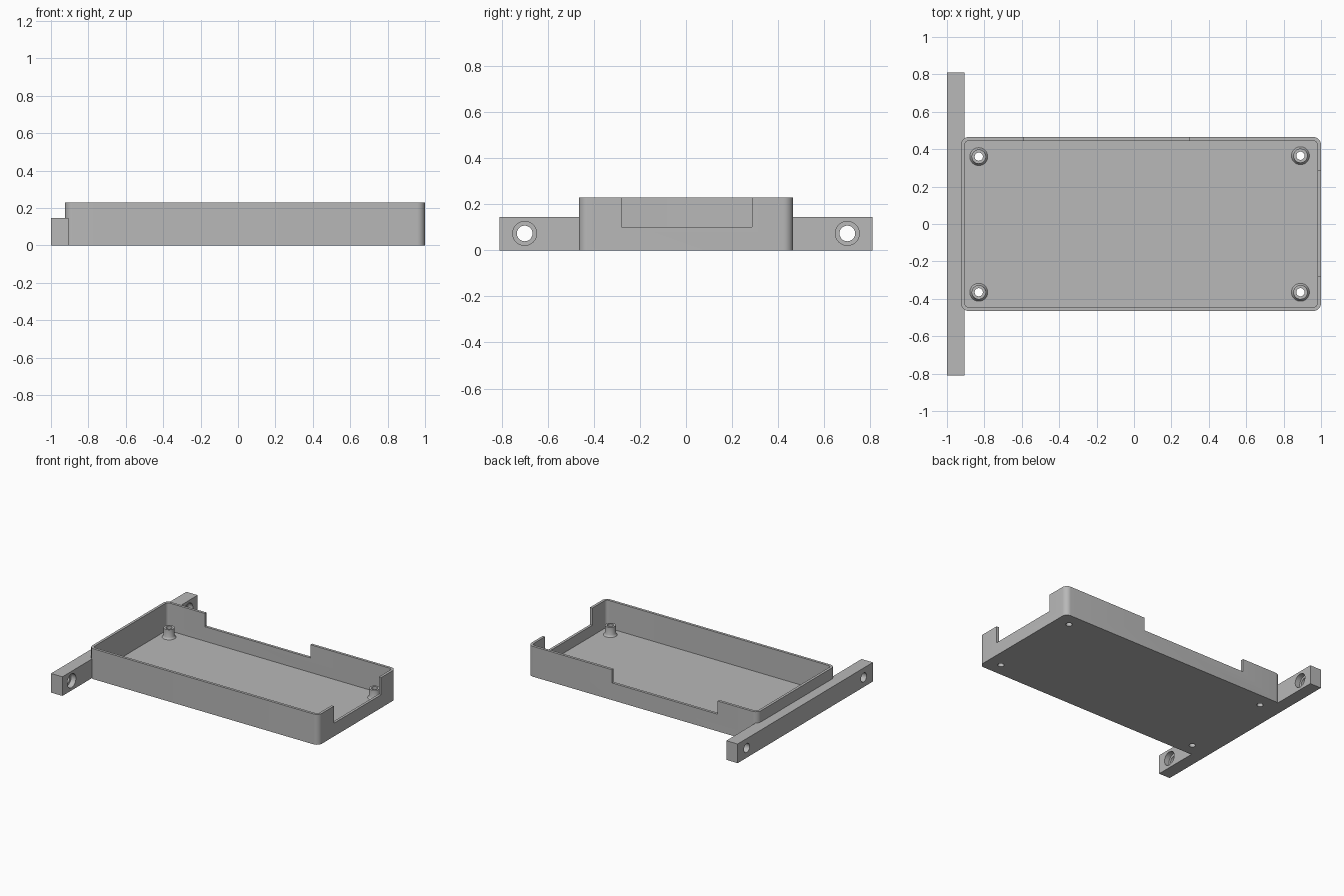
import bpy
import bmesh
import math
from mathutils import Matrix, Vector

cube = bpy.data.objects.get("Cube")
if cube:
    bpy.data.objects.remove(cube, do_unlink=True)

grey = bpy.data.materials.new("plain grey")
grey.use_nodes = True
grey.diffuse_color = (0.48, 0.48, 0.48, 1)
grey.node_tree.nodes["Principled BSDF"].inputs["Base Color"].default_value = grey.diffuse_color

X0, X1, Y = -0.925, 1.0, 0.465
HEIGHT, WALL, FLOOR = 0.23, 0.02, 0.02
BAR_X, BAR_Y, BAR_Z = -0.905, 0.81, 0.145
POSTS = [(-0.83, 0.36), (0.89, 0.365), (0.89, -0.365), (-0.83, -0.365)]
HOLE = 0.022


def make_object(name, bm):
    bmesh.ops.recalc_face_normals(bm, faces=bm.faces)
    mesh = bpy.data.meshes.new(name)
    bm.to_mesh(mesh)
    bm.free()
    mesh.materials.append(grey)
    obj = bpy.data.objects.new(name, mesh)
    bpy.context.collection.objects.link(obj)
    return obj


def box(name, low, high, radius=0):
    """Box between two corners, with optional rounded upright edges."""
    low, high = Vector(low), Vector(high)
    bm = bmesh.new()
    size = Matrix.Diagonal(high - low).to_4x4()
    bmesh.ops.create_cube(bm, size=1, matrix=Matrix.Translation((low + high) / 2) @ size)
    if radius:
        upright = [e for e in bm.edges
                   if abs(e.verts[0].co.z - e.verts[1].co.z) > 0.01]
        bmesh.ops.bevel(bm, geom=upright, offset=radius, segments=8,
                        profile=0.5, affect='EDGES')
    return make_object(name, bm)


def cylinder(name, radius, length, centre, along_x=False):
    turn = Matrix.Rotation(math.pi / 2, 4, 'Y') if along_x else Matrix()
    bm = bmesh.new()
    bmesh.ops.create_cone(bm, cap_ends=True, segments=32, radius1=radius, radius2=radius,
                          depth=length, matrix=Matrix.Translation(centre) @ turn)
    return make_object(name, bm)


def cut(obj, cutter):
    """Subtract a cutter, apply the result and remove the cutter."""
    mod = obj.modifiers.new("cut", 'BOOLEAN')
    mod.operation = 'DIFFERENCE'
    mod.solver = 'EXACT'
    mod.object = cutter
    cutter.hide_render = True
    bpy.context.view_layer.objects.active = obj
    bpy.ops.object.modifier_apply(modifier=mod.name)
    bpy.data.objects.remove(cutter, do_unlink=True)


def smooth(obj):
    bpy.ops.object.select_all(action='DESELECT')
    obj.select_set(True)
    bpy.context.view_layer.objects.active = obj
    bpy.ops.object.shade_smooth_by_angle(angle=math.radians(30))


# Open tray with thin walls
tray = box("tray", (X0, -Y, 0), (X1, Y, HEIGHT), 0.042)
cut(tray, box("cavity", (X0 + WALL, -Y + WALL, FLOOR), (X1 - WALL, Y - WALL, 0.4), 0.022))

# Openings in the end wall and the back wall
cut(tray, box("end_opening", (0.95, -0.28, 0.1), (1.1, 0.287, 0.4)))
cut(tray, box("back_opening", (-0.59, 0.42, 0.13), (0.295, 0.6, 0.4)))

# Screw holes through the floor
for x, y in POSTS:
    cut(tray, cylinder("floor_hole", HOLE, 0.2, (x, y, 0)))
smooth(tray)

# Hollow screw posts with a flared foot
profile = [(HOLE, FLOOR), (0.048, FLOOR), (0.043, 0.026), (0.038, 0.036),
           (0.038, 0.092), (HOLE, 0.092)]
for number, (x, y) in enumerate(POSTS, 1):
    bm = bmesh.new()
    ring = [bm.verts.new((r, 0, z)) for r, z in profile]
    edges = [bm.edges.new((a, b)) for a, b in zip(ring, ring[1:] + ring[:1])]
    bmesh.ops.spin(bm, geom=ring + edges, cent=(0, 0, 0), axis=(0, 0, 1),
                   angle=math.tau, steps=32)
    bmesh.ops.remove_doubles(bm, verts=bm.verts, dist=0.0001)
    bmesh.ops.translate(bm, verts=bm.verts, vec=(x, y, 0))
    smooth(make_object(f"screw_post_{number}", bm))

# Mounting bar, shaped around the tray, with counterbored holes
bar = box("mounting_bar", (-1, -BAR_Y, 0), (BAR_X, BAR_Y, BAR_Z))
cut(bar, box("tray_space", (X0, -Y, -0.1), (X1, Y, 0.4), 0.042))
for side in (-1, 1):
    y = side * 0.7
    cut(bar, cylinder("bolt_hole", 0.034, 0.4, (-0.95, y, 0.073), True))
    cut(bar, cylinder("counterbore", 0.052, 0.08, (BAR_X, y, 0.073), True))
smooth(bar)
